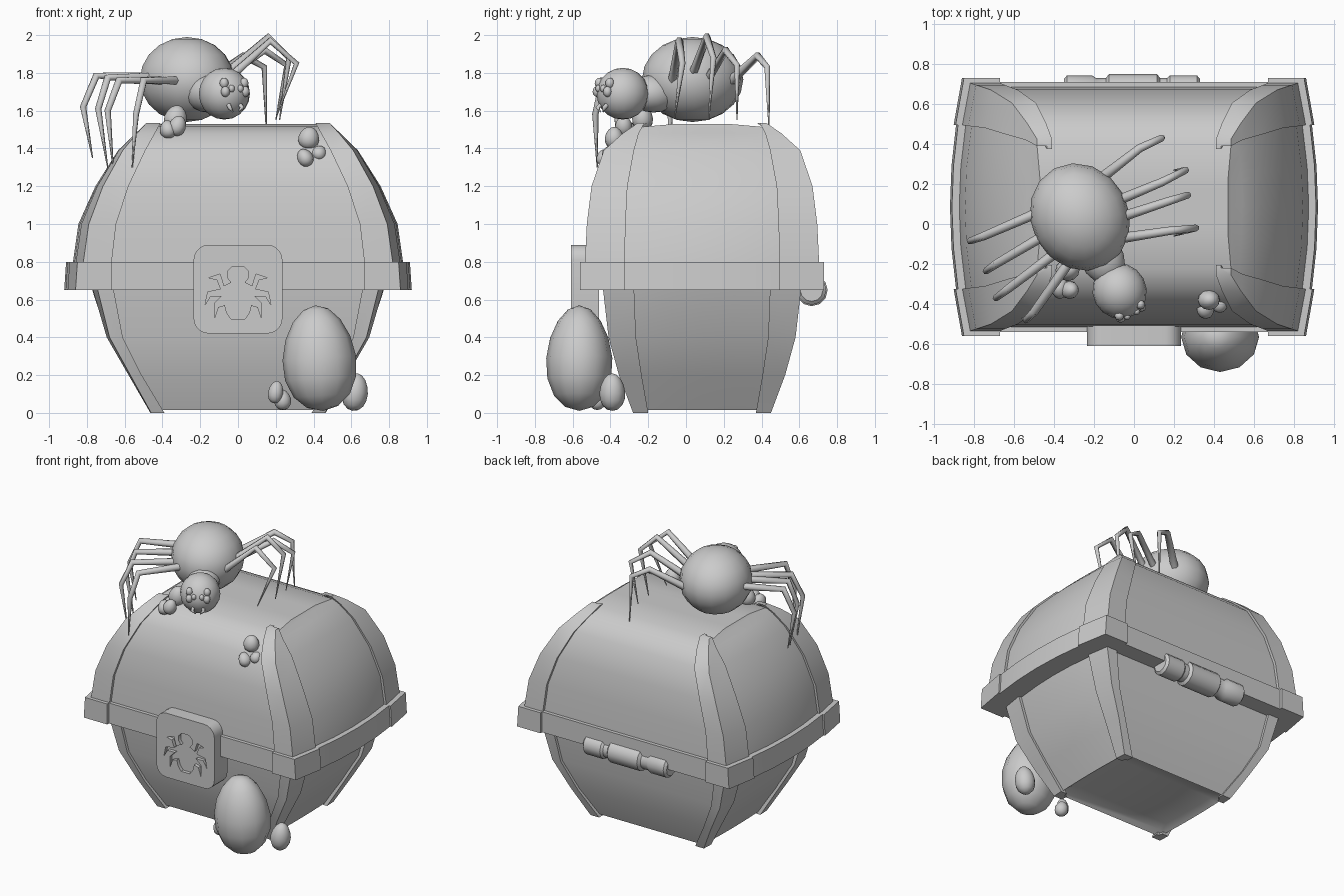
import bpy, bmesh, math
from mathutils import Vector, Matrix

if "Cube" in bpy.data.objects:
    bpy.data.objects.remove(bpy.data.objects["Cube"])

YC = 0.085   # depth centre of the chest


def finish(name, bm, angle=40):
    bmesh.ops.recalc_face_normals(bm, faces=bm.faces)
    me = bpy.data.meshes.new(name)
    bm.to_mesh(me)
    bm.free()
    for p in me.polygons:
        p.use_smooth = True
    me.set_sharp_from_angle(angle=math.radians(angle))
    ob = bpy.data.objects.new(name, me)
    bpy.context.collection.objects.link(ob)
    return ob


def loft(name, rings, angle=40, recess=0):
    bm = bmesh.new()
    vs = [[bm.verts.new(p) for p in r] for r in rings]
    n = len(vs[0])
    for a, b in zip(vs, vs[1:]):
        for i in range(n):
            bm.faces.new((a[i], a[(i + 1) % n], b[(i + 1) % n], b[i]))
    bottom = bm.faces.new(vs[0])
    bm.faces.new(vs[-1])
    if recess:
        bmesh.ops.recalc_face_normals(bm, faces=bm.faces)
        bmesh.ops.inset_region(bm, faces=[bottom], thickness=0.05)
        bmesh.ops.translate(bm, verts=bottom.verts, vec=(0, 0, recess))
    return finish(name, bm, angle)


def side_x(hx, b, hy, y):
    return hx + b * (1 - (y / hy) ** 2)


def panel_ring(z, hx, b, hy):
    ys = [hy * (i / 3 - 1) for i in range(7)]
    right = [(side_x(hx, b, hy, y), y + YC, z) for y in ys]
    return right + [(-x, y, zz) for x, y, zz in reversed(right)]


def corner_ring(row, sx, sy):
    z, hx, b, hy, xi, yi = row
    xs = side_x(hx, b, hy, yi)
    pts = [(xi, hy), (hx, hy), (xs, yi), (xs - .05, yi), (hx - .05, hy - .05), (xi, hy - .05)]
    return [(sx * x, sy * y + YC, z) for x, y in pts]


def corners(name, rows):
    for sx, a in ((-1, "left"), (1, "right")):
        for sy, c in ((-1, "front"), (1, "back")):
            loft(f"{name}_{c}_{a}", [corner_ring(r, sx, sy) for r in rows])


# Chest profiles: z, corner half width, side bulge, half depth, strap inner x, strap inner y
BODY = [(0, .46, .01, .365, .39, .285), (.2, .57, .02, .44, .51, .32),
        (.4, .68, .03, .495, .61, .35), (.66, .745, .05, .525, .66, .36)]
LID = [(.79, .82, .07, .62, .67, .41), (1.0, .79, .07, .61, .645, .405),
       (1.2, .715, .055, .585, .58, .395), (1.39, .61, .04, .52, .49, .36),
       (1.48, .535, .02, .42, .44, .335), (1.535, .485, 0, .34, .41, .305)]
BAND = [(.65, .86, .07, .645, .67, .41), (.8, .85, .07, .645, .67, .41)]

# Chest body, lid, band and corner straps
loft("chest_body", [panel_ring(max(r[0], .015), r[1] - .02, r[2], r[3] - .02) for r in BODY],
     recess=.03)
lid = [panel_ring(r[0], r[1] - .015, r[2], r[3] - .02) for r in LID[:-1]]
lid += [panel_ring(1.515, .485, 0, .31), panel_ring(1.53, .47, 0, .14)]
loft("chest_lid", lid)
loft("rim_band", [panel_ring(z, h - .01, b, d - .02) for z, h, b, d, _, _ in BAND])
corners("body_strap", BODY)
corners("lid_strap", LID)
corners("band_corner", BAND)

# Clasp plate with an engraved spider shape
def rounded_square(y, h, r):
    out = []
    for k, (sx, sz) in enumerate(((1, 1), (-1, 1), (-1, -1), (1, -1))):
        for i in range(6):
            a = math.pi / 2 * (k + i / 5)
            out.append((sx * (h - r) + r * math.cos(a), y, .655 + sz * (h - r) + r * math.sin(a)))
    return out


plate = loft("clasp_plate", [rounded_square(-.61, .235, .08), rounded_square(-.46, .235, .08)])
HALF = [(.03, .775), (.055, .75), (.055, .715), (.035, .69), (.075, .67), (.095, .735), (.155, .715),
        (.11, .705), (.09, .655), (.16, .64), (.175, .57), (.145, .62), (.085, .62), (.125, .58),
        (.125, .50), (.105, .56), (.07, .57), (.06, .53), (.035, .495)]
outline = HALF + [(-x, z) for x, z in reversed(HALF)]
cutter = loft("engraving_cutter", [[(x, y, z) for x, z in outline] for y in (-.65, -.585)])
cutter.hide_render = True
mod = plate.modifiers.new("engrave", "BOOLEAN")
mod.operation = "DIFFERENCE"
mod.object = cutter
bpy.context.view_layer.objects.active = plate
bpy.ops.object.modifier_apply(modifier="engrave")
bpy.data.objects.remove(cutter)

# Back hinge barrel
HINGE = [(-.35, .06), (-.335, .078), (-.21, .078), (-.19, .065), (-.14, .065), (-.125, .085),
         (.115, .085), (.13, .065), (.165, .065), (.18, .078), (.315, .078), (.33, .06)]
loft("hinge", [[(x, .665 + r * math.cos(i * math.pi / 6), .65 + r * math.sin(i * math.pi / 6))
                for i in range(12)] for x, r in HINGE], 35)


def ball(name, loc, size, rot=None, taper=0.0, seg=14):
    bm = bmesh.new()
    bmesh.ops.create_uvsphere(bm, u_segments=seg, v_segments=max(6, seg * 2 // 3), radius=1)
    for v in bm.verts:
        k = 1 - taper * v.co.z
        v.co.x *= k
        v.co.y *= k
    m = Matrix.Translation(loc) @ (rot or Matrix()) @ Matrix.Diagonal((*size, 1))
    bm.transform(m)
    return finish(name, bm, 80)


# Eggs: location, radii, sideways tilt
EGGS = [((.43, -.565, .29), (.195, .175, .28), -4), ((.62, -.39, .11), (.068, .068, .1), 8),
        ((.20, -.50, .11), (.04, .04, .06), 10), ((.235, -.47, .07), (.045, .045, .055), -10),
        ((.375, -.38, 1.455), (.055, .05, .06), 10), ((.355, -.425, 1.35), (.042, .05, .05), -30),
        ((.43, -.40, 1.375), (.04, .045, .04), 25), ((-.33, -.23, 1.56), (.06, .055, .07), 15),
        ((-.37, -.32, 1.5), (.045, .055, .05), -15), ((-.32, -.33, 1.52), (.045, .045, .055), 20)]
for i, (loc, size, tilt) in enumerate(EGGS):
    ball(f"egg_{i + 1}", loc, size, Matrix.Rotation(math.radians(tilt), 4, "Y"), .12, 12)

# Spider body
face = math.radians(28)
turn = Matrix.Rotation(face, 4, "Z")
ball("spider_abdomen", (-.27, .035, 1.765), (.245, .275, .225), turn, seg=16)
ball("spider_thorax", (-.16, -.17, 1.69), (.11, .14, .1), turn)
head = Vector((-.072, -.335, 1.69))
ball("spider_head", head, (.135, .14, .137), turn, seg=16)


def on_head(az, el, r=.136):
    return head + turn @ Vector((r * math.sin(az) * math.cos(el),
                                 -r * math.cos(az) * math.cos(el), r * math.sin(el)))


for s, side in ((-1, "left"), (1, "right")):
    for i, (az, el, r) in enumerate(((.5, .42, .024), (.45, .08, .024), (.2, .2, .017))):
        ball(f"eye_{side}_{i + 1}", on_head(s * az, el), (r, r, r * 1.2), seg=8)


def tube(name, pts, radii):
    cu = bpy.data.curves.new(name, "CURVE")
    cu.dimensions = "3D"
    cu.bevel_depth = 1
    cu.bevel_resolution = 1
    cu.use_fill_caps = True
    sp = cu.splines.new("POLY")
    sp.points.add(len(pts) - 1)
    for p, co, r in zip(sp.points, pts, radii):
        p.co = (*co, 1)
        p.radius = r
    ob = bpy.data.objects.new(name, cu)
    bpy.context.collection.objects.link(ob)


# Fangs
for s, side in ((-1, "left"), (1, "right")):
    tube(f"fang_{side}", [on_head(s * .3, -.45, .12), on_head(s * .28, -.5, .155),
                          on_head(s * .12, -.65, .16)], (.014, .012, .003))

# Spider legs: hip, knee, ankle, tip
LEGS = {
    "right": [((-.15, .24, 1.76), (.03, .38, 1.89), (.14, .43, 1.83), (.15, .44, 1.5)),
              ((-.10, .11, 1.76), (.14, .21, 1.92), (.26, .27, 1.84), (.2, .27, 1.55)),
              ((-.08, .03, 1.78), (.16, .11, 1.99), (.27, .145, 1.88), (.22, .12, 1.55)),
              ((-.06, -.07, 1.76), (.17, -.035, 1.97), (.31, -.02, 1.85), (.2, -.06, 1.56))],
    "left": [((-.45, .07, 1.78), (-.75, -.06, 1.785), (-.82, -.085, 1.62), (-.77, -.08, 1.35)),
             ((-.42, -.04, 1.78), (-.69, -.2, 1.775), (-.74, -.235, 1.61), (-.69, -.22, 1.3)),
             ((-.36, -.12, 1.76), (-.63, -.325, 1.76), (-.69, -.37, 1.6), (-.66, -.34, 1.29)),
             ((-.31, -.17, 1.76), (-.50, -.44, 1.76), (-.54, -.48, 1.58), (-.56, -.47, 1.3))]}
for side, legs in LEGS.items():
    for i, pts in enumerate(legs):
        tube(f"leg_{side}_{i + 1}", pts, (.026, .021, .017, .003))
